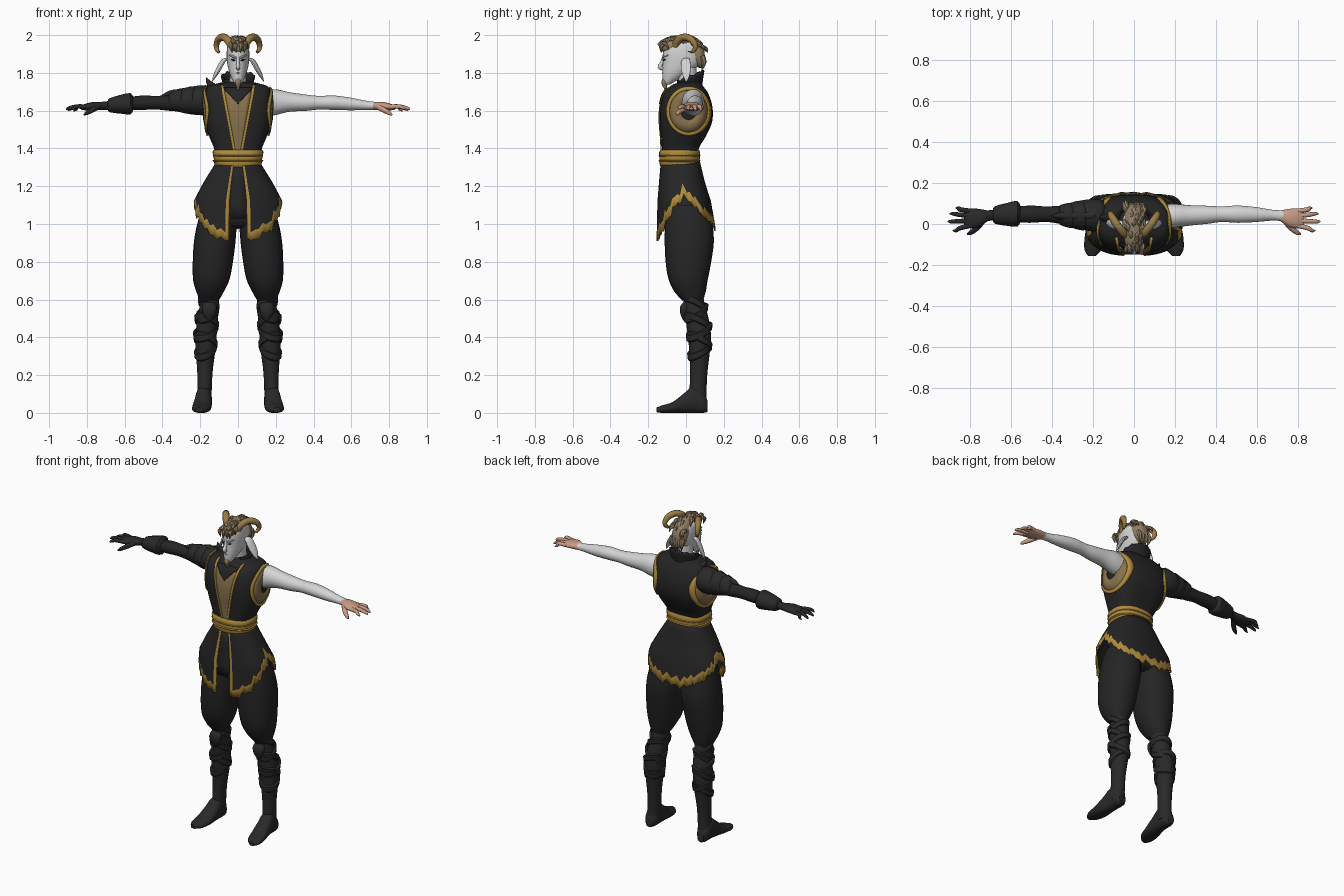
import bpy, bmesh, math, random
from math import sin, cos, pi
random.seed(4)

def material(name, r, g, b):
    m = bpy.data.materials.new(name)
    m.diffuse_color = (r, g, b, 1)
    return m

CLOTH = material("black_cloth", .018, .018, .018)
LEATHER = material("dark_leather", .022, .022, .022)
GOLD = material("gold_trim", .44, .26, .045)
TAN = material("tan_lining", .25, .17, .075)
SKIN = material("pale_skin", .66, .66, .66)
PEACH = material("peach_hand", .58, .33, .23)
HAIR = material("brown_hair", .29, .215, .13)
HORN = material("ochre_horn", .32, .2, .06)

def finish(name, me, mats, thick=0, angle=45):
    ob = bpy.data.objects.new(name, me)
    bpy.context.collection.objects.link(ob)
    for m in mats:
        me.materials.append(m)
    bpy.ops.object.select_all(action='DESELECT')
    ob.select_set(True)
    bpy.context.view_layer.objects.active = ob
    bpy.ops.object.shade_smooth_by_angle(angle=math.radians(angle))
    if thick:
        s = ob.modifiers.new("thickness", 'SOLIDIFY')
        s.thickness, s.offset = thick, 0
    return ob

def grid(name, rows, mats, closed=False, caps=False, rule=None, thick=0, angle=45):
    """Skin a list of point rows; rule(row, column) picks the material."""
    bm = bmesh.new()
    vs = [[bm.verts.new(p) for p in r] for r in rows]
    n = len(rows[0])
    for i in range(len(rows) - 1):
        for j in range(n if closed else n - 1):
            k = (j + 1) % n
            f = bm.faces.new((vs[i][j], vs[i][k], vs[i + 1][k], vs[i + 1][j]))
            if rule:
                f.material_index = rule(i, j)
    if caps:
        bm.faces.new(vs[0])
        bm.faces.new(vs[-1])
    bmesh.ops.recalc_face_normals(bm, faces=bm.faces)
    me = bpy.data.meshes.new(name)
    bm.to_mesh(me)
    bm.free()
    return finish(name, me, mats, thick, angle)

def spline(keys, n):
    out = []
    for i in range(len(keys) - 1):
        a, b, c, d = keys[max(i - 1, 0)], keys[i], keys[i + 1], keys[min(i + 2, len(keys) - 1)]
        for s in range(n):
            t = s / n
            out.append([q + .5 * t * (r - p + t * (2*p - 5*q + 4*r - s4 + t * (3*(q - r) + s4 - p)))
                        for p, q, r, s4 in zip(a, b, c, d)])
    return out + [list(keys[-1])]

def power(v, e):
    return math.copysign(abs(v) ** e, v)

def loft(name, keys, mat, axis='z', seg=24, p=2, n=4, side=1):
    """Keys: distance along axis, two centre values, two radii."""
    rows = []
    for t, c, d, r, q in spline(keys, n):
        row = []
        for j in range(seg):
            a = 2 * pi * j / seg
            u, v = c + r * power(cos(a), 2 / p), d + q * power(sin(a), 2 / p)
            pt = {'z': (u, v, t), 'x': (t, u, v), 'y': (u, t, v)}[axis]
            row.append((side * pt[0], pt[1], max(pt[2], 0)))
        rows.append(row)
    return grid(name, rows, [mat], True, True)

def pipe(name, keys, mat, side=1, flat=1, res=10):
    """Tapered bent tube from keys x, y, z, radius; flat squashes it sideways."""
    from mathutils import Vector
    pts = spline(keys, 5)
    rows = []
    for i, k in enumerate(pts):
        t = Vector(pts[min(i + 1, len(pts) - 1)][:3]) - Vector(pts[max(i - 1, 0)][:3])
        u = t.cross(Vector((.3, 1, .1))).normalized()
        v = t.cross(u).normalized()
        ring = [Vector(k[:3]) + k[3] * (u * cos(a) * flat + v * sin(a))
                for a in (2 * pi * j / res for j in range(res))]
        rows.append([(side * w.x, w.y, w.z) for w in ring])
    return grid(name, rows, [mat], True, True)

# Vest body
TORSO = [(1.34, 0, -.033, .118, .095), (1.40, 0, -.03, .127, .098), (1.47, 0, -.012, .155, .12),
         (1.54, 0, 0, .175, .138), (1.62, 0, .002, .18, .138), (1.69, 0, 0, .176, .118),
         (1.73, 0, .005, .155, .085), (1.752, 0, .02, .075, .055)]
loft("vest", TORSO, CLOTH, p=3, n=6, seg=40)
samples = spline(TORSO, 6)

def ring_at(z):
    for a, b in zip(samples, samples[1:]):
        if z <= b[0]:
            t = max(0, (z - a[0]) / (b[0] - a[0]))
            return [p + t * (q - p) for p, q in zip(a, b)][2:]
    return samples[-1][2:]

def front_y(x, z):
    cy, rx, ry = ring_at(z)
    return cy - ry * (1 - min(abs(x / rx), .97) ** 3) ** (1 / 3)

def side_x(y, z):
    cy, rx, ry = ring_at(z)
    return rx * (1 - min(abs((y - cy) / ry), .96) ** 3) ** (1 / 3)

def chest_strip(name, left, right, z0, z1, mat, off):
    rows = []
    for i in range(17):
        z = z0 + (z1 - z0) * i / 16
        xs = [left(z) + (right(z) - left(z)) * u / 6 for u in range(7)]
        rows.append([(x, front_y(x, z) - off, z) for x in xs])
    grid(name, rows, [mat], thick=.005)

# Tan front panel, dark neck notch, gold lapel edges
w = lambda z: .013 + .062 * (z - 1.39) / .33
chest_strip("front_panel", lambda z: -w(z), w, 1.38, 1.70, TAN, .003)
chest_strip("neck_notch", lambda z: -.9 * (z - 1.635), lambda z: .9 * (z - 1.635), 1.635, 1.72, CLOTH, .007)
for s in (-1, 1):
    chest_strip("lapel_edge", lambda z: s * w(z), lambda z: s * (w(z) + .013), 1.38, 1.738, GOLD, .005)
    # Armhole lining and gold edging follow the vest surface
    for name, mat, f0, f1, off in (("armhole_lining", TAN, .35, .9, .004), ("armhole_trim", GOLD, .86, 1, .008)):
        rows = []
        for f in (f0, (f0 + f1) / 2, f1):
            row = []
            for j in range(40):
                a = 2 * pi * j / 40
                y, z = .014 + .118 * f * cos(a), 1.597 + .13 * f * sin(a)
                row.append((s * (side_x(y, z) + off), y, z))
            rows.append(row)
        grid(name, rows, [mat], True, thick=.007)

# Sash
loft("sash", [(1.303, 0, -.033, .117, .1), (1.315, 0, -.034, .125, .105), (1.345, 0, -.034, .128, .107),
              (1.38, 0, -.034, .135, .108), (1.393, 0, -.033, .128, .102)], GOLD, p=2.4, seg=32, n=2)
for z in (1.335, 1.362):
    loft("sash_fold", [(z - .006, 0, -.034, .126, .105), (z, 0, -.034, .134, .111),
                       (z + .006, 0, -.034, .126, .105)], GOLD, p=2.4, seg=32, n=2)

# Coat skirt: open in front, ragged gold hem
PROFILE = [(1.33, -.03, .11, .1), (1.22, -.022, .178, .118), (1.12, -.01, .232, .138), (.88, .008, .25, .162)]

def skirt_point(th, z):
    for a, b in zip(PROFILE, PROFILE[1:]):
        if z >= b[0] or b is PROFILE[-1]:
            t = (a[0] - z) / (a[0] - b[0])
            _, cy, rx, ry = [p + t * (q - p) for p, q in zip(a, b)]
            return (rx * power(sin(th), .8), cy - ry * power(cos(th), .8), z)

angles = [.13, .2] + [.2 + (2 * pi - .4) * i / 64 for i in range(1, 64)] + [2 * pi - .2, 2 * pi - .13]
columns = []
for j, th in enumerate(angles):
    c = cos(th)
    hem = 1.135 - (.225 * c ** 1.2 if c > 0 else .155 * -c)
    hem += (.018, -.002, .006, -.016)[j % 4] + random.uniform(-.007, .007)
    band = hem + .05 + random.uniform(-.009, .009)
    columns.append([skirt_point(th, 1.33 + (band - 1.33) * i / 9) for i in range(10)] + [skirt_point(th, hem)])
last = len(columns) - 2
grid("coat_skirt", columns, [CLOTH, GOLD], thick=.008,
     rule=lambda i, j: int(j == 9 or i in (0, last)))

# Hips and hidden front panel
loft("hips", [(1.32, 0, -.03, .1, .085), (1.2, 0, -.015, .14, .105), (1.08, 0, .01, .175, .12),
              (1.0, 0, .015, .15, .1), (.98, 0, .015, .08, .06)], CLOTH, p=2.4)
grid("front_cloth", [[(x, -.125 - .005 * i, 1.31 - .07 * i) for x in (-.045, 0, .045)] for i in range(5)],
     [CLOTH], thick=.006)

for s in (-1, 1):
    # Baggy trousers
    loft("trouser_leg", [(1.1, .1, .012, .085, .11), (1.0, .112, .015, .104, .125), (.9, .124, .017, .11, .13),
                         (.78, .135, .012, .105, .118), (.7, .142, .012, .095, .102), (.64, .148, .022, .072, .082),
                         (.595, .152, .035, .05, .055)], CLOTH, side=s, p=2.2)
    # Boots and feet
    loft("boot_shaft", [(.63, .15, .04, .048, .05), (.57, .152, .045, .05, .055), (.52, .158, .055, .054, .06),
                        (.42, .168, .07, .056, .062), (.33, .172, .072, .052, .055), (.22, .175, .068, .041, .046),
                        (.12, .177, .064, .038, .045), (.04, .18, .066, .042, .045)], LEATHER, side=s)
    loft("boot_foot", [(.115, .183, .035, .022, .03), (.09, .182, .052, .038, .052), (.04, .182, .07, .043, .07),
                       (-.01, .186, .052, .046, .052), (-.07, .192, .029, .05, .029), (-.125, .2, .02, .042, .02),
                       (-.157, .206, .016, .018, .012)], LEATHER, 'y', side=s, p=2.3)
    # Leg wraps, tilted to cross one another
    for i, (z, r) in enumerate(((.575, .055), (.53, .059), (.48, .063), (.43, .064), (.38, .062), (.33, .058))):
        tilt = .035 * (-1) ** i
        cx, cy = .155 + .017 * min(1, (.575 - z) / .15), .045 + .026 * min(1, (.575 - z) / .15)
        rows = [[(s * (cx + (r + e) * cos(a)), cy + (r + e + .004) * sin(a), z + h + tilt * cos(a + 1))
                 for a in (2 * pi * j / 24 for j in range(24))]
                for h, e in ((-.022, -.008), (-.016, 0), (.014, .003), (.02, -.008))]
        grid("leg_wrap", rows, [LEATHER], True)
    loft("knee_pad", [(.49, .152, -.005, .012, .01), (.525, .152, -.01, .034, .02), (.565, .152, -.008, .038, .022),
                      (.59, .152, .005, .02, .012)], LEATHER, side=s, n=3)

    # Arms and hands: bare on one side, sleeved and gloved on the other
    arm, hand = (SKIN, PEACH) if s > 0 else (CLOTH, LEATHER)
    loft("arm", [(.12, .03, 1.635, .065, .075), (.2, .04, 1.645, .058, .068), (.27, .042, 1.646, .05, .052),
                 (.36, .045, 1.642, .044, .043), (.43, .048, 1.642, .038, .036), (.51, .048, 1.642, .042, .038),
                 (.6, .046, 1.635, .036, .033), (.68, .043, 1.628, .026, .024), (.73, .04, 1.625, .027, .021)],
         arm, 'x', side=s)
    loft("palm", [(.715, .04, 1.625, .026, .02), (.76, .03, 1.624, .044, .023), (.8, .027, 1.62, .048, .019),
                  (.83, .027, 1.617, .04, .012)], hand, 'x', side=s)
    for y0, x1, y1, z1 in ((.064, .872, .078, 1.598), (.04, .9, .05, 1.6), (.016, .91, .012, 1.604), (-.008, .885, -.032, 1.606)):
        pipe("finger", [(.8, y0, 1.62, .012), (.85, (y0 + y1) / 2, 1.622, .0115), (x1 - .015, y1, z1 + .01, .009),
                        (x1, y1, z1, .003)], hand, s)
    pipe("thumb", [(.745, .01, 1.62, .017), (.775, -.025, 1.602, .014), (.8, -.043, 1.588, .011),
                   (.815, -.05, 1.577, .004)], hand, s)

    # Drooping ears
    pipe("ear", [(.045, .0, 1.875, .012), (.075, -.002, 1.865, .024), (.1, .0, 1.825, .027),
                 (.122, .002, 1.785, .019), (.136, .002, 1.755, .003)], SKIN, s, flat=.4)
    # Curled horns
    pipe("horn", [(.03, -.055, 1.93, .02), (.05, -.045, 1.968, .021), (.078, -.01, 1.99, .02), (.105, .03, 1.975, .018),
                  (.115, .05, 1.94, .014), (.105, .035, 1.912, .009), (.095, .01, 1.915, .002)], HORN, s)
    # Eyes and brows
    pipe("eye", [(.014, -.121, 1.866, .002), (.024, -.118, 1.868, .005), (.035, -.108, 1.871, .002)], LEATHER, s, res=6)
    pipe("brow", [(.008, -.123, 1.879, .004), (.024, -.118, 1.886, .006), (.044, -.095, 1.894, .003)], SKIN, s, res=6)

# Shoulder armour and gauntlet on the sleeved arm
for x0, x1, r0, r1 in ((.14, .25, .08, .073), (.22, .31, .074, .06), (.28, .36, .062, .049)):
    loft("shoulder_plate", [(x0, .04, 1.652, r0 * .8, r0 * .8), (x0 + .03, .042, 1.655, r0, r0),
                            (x1, .044, 1.65, r1, r1 * .95), (x1 + .004, .045, 1.645, r1 * .8, r1 * .75)],
         LEATHER, 'x', 12, side=-1, n=2)
    pipe("plate_point", [(x1 - .06, .04, 1.655 + r1 * .8, .022), (x1, .04, 1.652 + r1 * .75, .018),
                         (x1 + .045, .04, 1.65 + r1 * .6, .002)], LEATHER, -1)
pipe("shoulder_spike", [(.13, .03, 1.72, .025), (.155, .03, 1.75, .014), (.168, .03, 1.775, .002)], LEATHER, -1)
loft("gauntlet_cuff", [(.555, .05, 1.637, .038, .035), (.57, .05, 1.637, .063, .056), (.62, .047, 1.634, .056, .05),
                       (.68, .044, 1.629, .043, .037), (.69, .043, 1.627, .025, .022)], LEATHER, 'x', 12, side=-1, n=2)

# Standing collar, open at the front
rows = []
for i in range(5):
    row = []
    for j in range(29):
        th = .55 + (2 * pi - 1.1) * j / 28
        back = (1 - cos(th)) / 2
        k = i / 4
        row.append(((.068 + .018 * k) * sin(th), .018 - (.06 + .014 * k) * cos(th),
                    1.72 + k * (.03 + .058 * back + .008 * (j % 3 == 0))))
    rows.append(row)
grid("collar", rows, [CLOTH], thick=.01)

# Neck and head
loft("neck", [(1.7, 0, .015, .05, .05), (1.76, 0, .008, .044, .05), (1.83, 0, .0, .044, .055)], SKIN)
loft("head", [(1.738, 0, -.1, .012, .014), (1.76, 0, -.085, .028, .037), (1.8, 0, -.054, .045, .07),
              (1.85, 0, -.023, .057, .1), (1.91, 0, -.016, .06, .106), (1.955, 0, -.016, .051, .09),
              (1.982, 0, -.018, .022, .045)], SKIN, seg=28)
pipe("nose", [(0, -.118, 1.885, .007), (0, -.128, 1.855, .009), (0, -.138, 1.832, .012), (0, -.122, 1.82, .008)], SKIN)
pipe("lips", [(-.018, -.109, 1.797, .003), (0, -.122, 1.799, .006), (.018, -.109, 1.797, .003)], PEACH, res=6)
pipe("goatee", [(0, -.108, 1.772, .014), (0, -.113, 1.75, .017), (0, -.11, 1.725, .01), (0, -.103, 1.702, .002)], HAIR)

# Hair crest with loose locks
loft("hair_crest", [(.098, 0, 1.875, .025, .04), (.075, 0, 1.895, .046, .07), (.03, 0, 1.92, .05, .07),
                    (-.03, 0, 1.938, .05, .056), (-.09, 0, 1.942, .045, .042), (-.128, 0, 1.936, .025, .02)], HAIR, 'y')
for i in range(26):
    y = .085 - .21 * i / 25
    x = random.uniform(-.042, .042)
    z = 1.988 - 7 * x * x - max(0, y - .03) * .8 - max(0, -y - .07) * .4
    pipe("hair_lock", [(x, y - .02, z - .012, .011), (x * 1.15, y, z, .012), (x * 1.3, y + .022, z - .01, .008),
                       (x * 1.4, y + .03, z - .03, .002)], HAIR, res=6)
for x in (-.035, -.012, .015, .036):
    pipe("fringe_lock", [(x, -.11, 1.955, .012), (x * 1.1, -.132, 1.94, .011), (x * .9, -.13, 1.908, .002)], HAIR, res=6)
    pipe("nape_lock", [(x, .085, 1.89, .015), (x, .095, 1.855, .013), (x * .8, .085, 1.815, .002)], HAIR, res=6)
